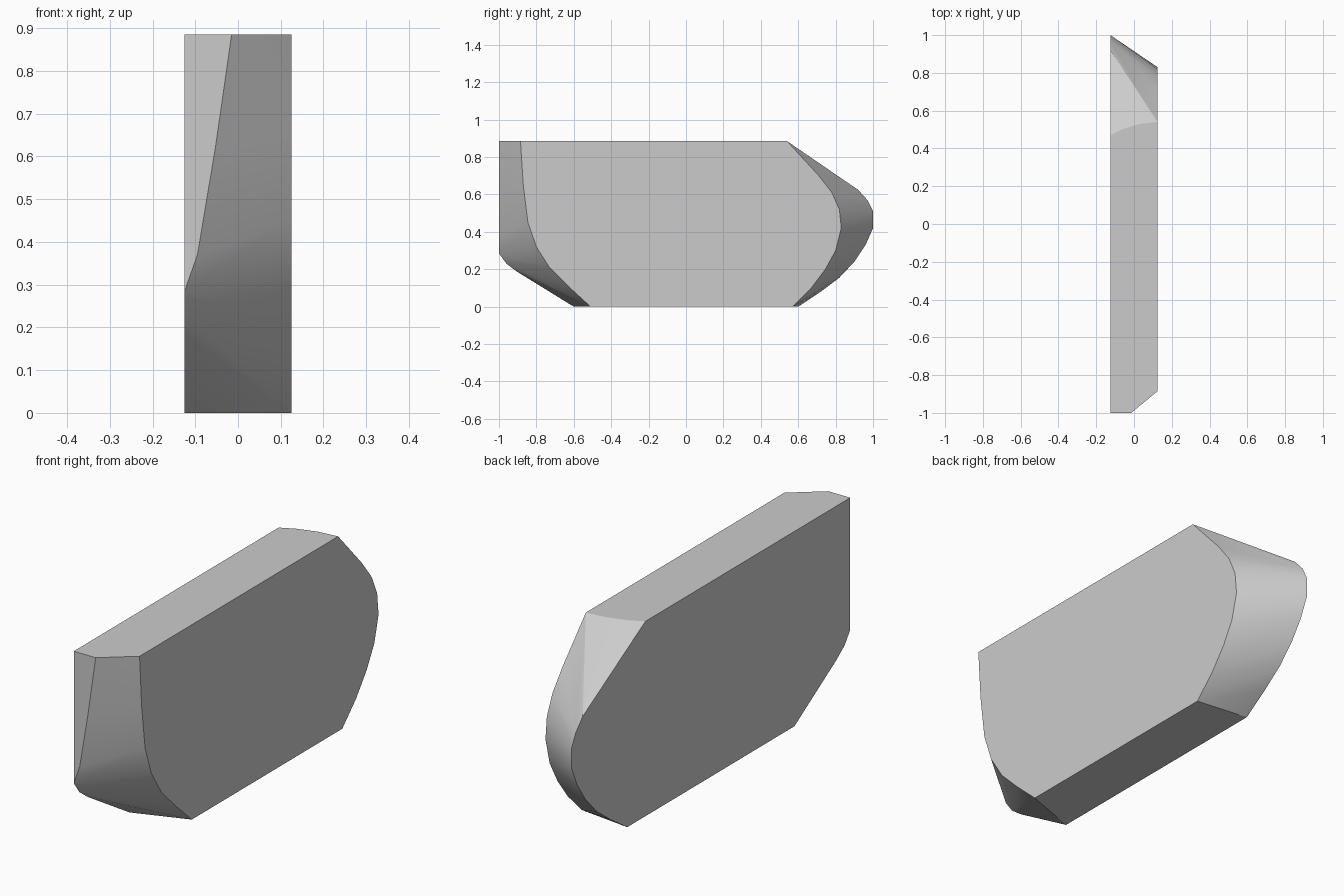
import bpy
import bmesh
import math

cube = bpy.data.objects.get("Cube")
if cube:
    bpy.data.objects.remove(cube, do_unlink=True)

HALF = 0.125
TOP = 0.885

# Outline of the larger side, as (y, z)
wide_side = [(-1, TOP), (-1, 0.285), (-0.96, 0.23), (-0.9, 0.185), (-0.6, 0),
             (0.6, 0), (0.72, 0.08), (0.82, 0.155), (0.9, 0.24), (0.96, 0.33),
             (1, 0.42), (1, 0.51), (0.97, 0.57), (0.92, 0.625), (0.47, TOP)]

# Outline of the smaller side, as (y, z)
narrow_side = [(-0.885, TOP), (-0.87, 0.65), (-0.845, 0.45), (-0.8, 0.32),
               (-0.73, 0.21), (-0.63, 0.11), (-0.51, 0),
               (0.57, 0), (0.67, 0.1), (0.745, 0.2), (0.8, 0.3), (0.83, 0.42),
               (0.82, 0.52), (0.78, 0.61), (0.71, 0.7), (0.54, TOP)]

# Slanted edge of the flat front, and the bowed back edge of the top
front_edge = [(-0.015, -1, TOP), (-0.053, -1, 0.62), (-0.095, -1, 0.37)]
top_edge = [(-0.06, 0.502, TOP), (0.03, 0.53, TOP)]


def hull_object(name, points, material):
    """Skin a convex solid over the given outlines."""
    bm = bmesh.new()
    for p in points:
        bm.verts.new(p)
    result = bmesh.ops.convex_hull(bm, input=bm.verts[:])
    loose = {v for v in result["geom_interior"] if isinstance(v, bmesh.types.BMVert)}
    bmesh.ops.delete(bm, geom=list(loose), context="VERTS")
    bmesh.ops.dissolve_limit(bm, angle_limit=math.radians(0.5),
                             verts=bm.verts[:], edges=bm.edges[:])
    bmesh.ops.recalc_face_normals(bm, faces=bm.faces[:])
    mesh = bpy.data.meshes.new(name)
    bm.to_mesh(mesh)
    bm.free()
    mesh.materials.append(material)
    obj = bpy.data.objects.new(name, mesh)
    bpy.context.collection.objects.link(obj)
    return obj


# Plain grey finish
grey = bpy.data.materials.new("plain_grey")
grey.use_nodes = True
colour = (0.6, 0.6, 0.6, 1)
grey.diffuse_color = colour
grey.node_tree.nodes["Principled BSDF"].inputs["Base Color"].default_value = colour

# Tapered slab body
points = [(-HALF, y, z) for y, z in wide_side]
points += [(HALF, y, z) for y, z in narrow_side]
points += front_edge + top_edge
body = hull_object("tapered_slab", points, grey)

# Smooth the curved ends while the rims stay sharp
bpy.ops.object.select_all(action="DESELECT")
body.select_set(True)
bpy.context.view_layer.objects.active = body
bpy.ops.object.shade_smooth_by_angle(angle=math.radians(25))
